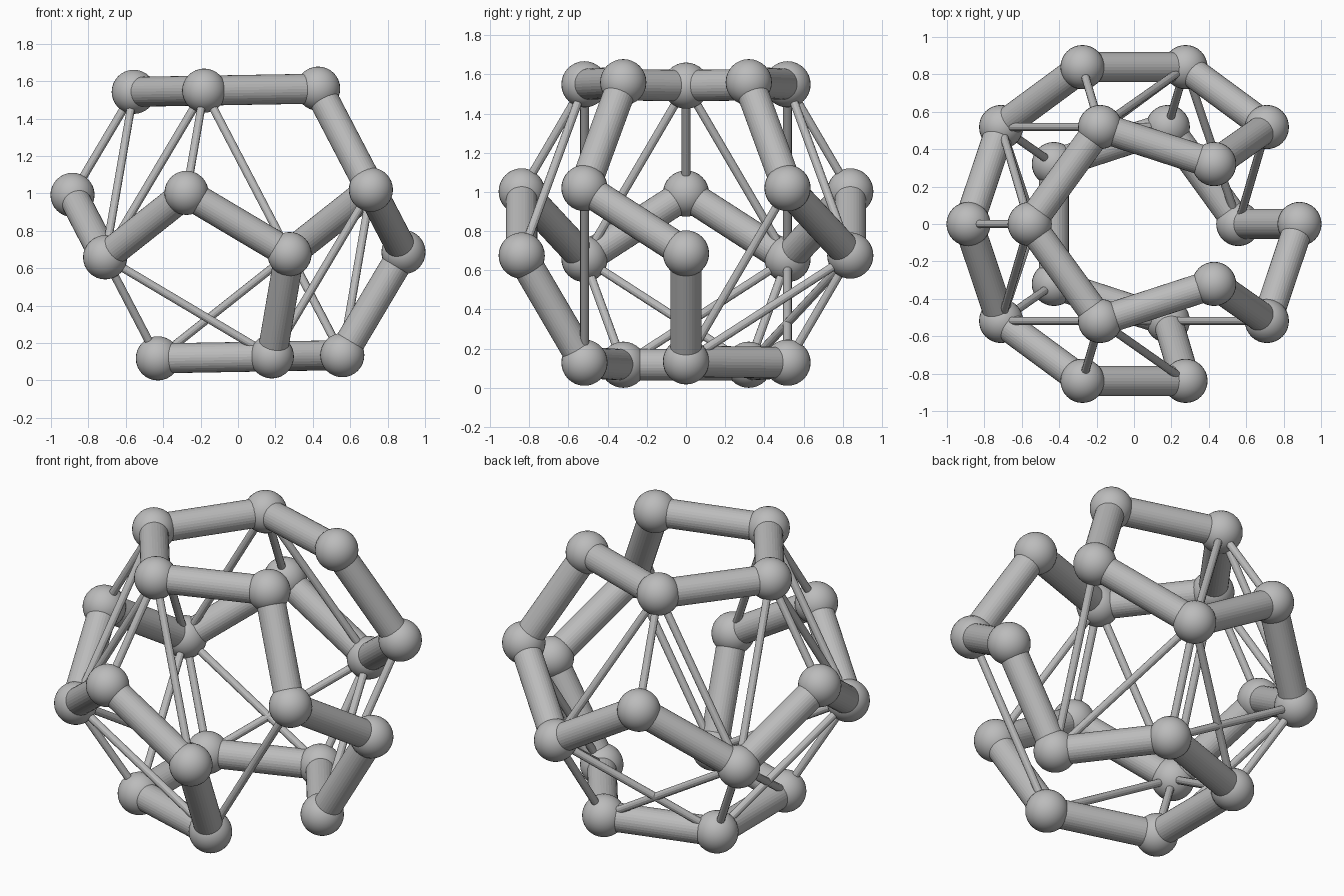
import bpy
import math
from mathutils import Vector, Matrix

cube = bpy.data.objects.get("Cube")
if cube:
    bpy.data.objects.remove(cube, do_unlink=True)

BALL, TUBE, ROD = 0.118, 0.08, 0.022

grey = bpy.data.materials.new("light grey")
grey.use_nodes = True
colour = (0.5, 0.5, 0.5, 1)
grey.diffuse_color = colour
grey.node_tree.nodes["Principled BSDF"].inputs["Base Color"].default_value = colour

# Dodecahedron corners in four rings: top, upper, lower, bottom
ring_outer = 1 - BALL
edge = ring_outer / 1.3764
ring_inner = edge * 0.8507
rings = {
    "T": (ring_inner, edge * 1.1135, 36),
    "U": (ring_outer, edge * 0.2629, 36),
    "L": (ring_outer, -edge * 0.2629, 0),
    "B": (ring_inner, -edge * 1.1135, 0),
}
tilt = Matrix.Rotation(math.radians(-1), 3, "Y")
corners = {}
for name, (radius, height, start) in rings.items():
    for i in range(5):
        a = math.radians(start + 72 * i)
        corners[f"{name}{i}"] = tilt @ Vector(
            (radius * math.cos(a), radius * math.sin(a), height))
lift = BALL - min(p.z for p in corners.values())
for p in corners.values():
    p.z += lift


def finish(name, smooth):
    obj = bpy.context.object
    obj.name = name
    obj.data.materials.append(grey)
    if smooth:
        bpy.ops.object.shade_smooth()
    return obj


def bar(name, start, end, radius, sides):
    a, b = corners[start], corners[end]
    bpy.ops.mesh.primitive_cylinder_add(
        vertices=sides, radius=radius, depth=(b - a).length, location=(a + b) / 2,
        rotation=(b - a).to_track_quat("Z", "Y").to_euler())
    finish(name, False)


# Ball joints
for key, p in corners.items():
    bpy.ops.mesh.primitive_uv_sphere_add(
        segments=32, ring_count=16, radius=BALL, location=p)
    finish(f"ball_joint_{key}", True)

# Thick tubes: one closed loop through every corner
loop = "B0 B1 B2 B3 B4 L4 U3 L3 U2 L2 U1 L1 U0 T0 T1 T2 T3 T4 U4 L0".split()
for a, b in zip(loop, loop[1:] + loop[:1]):
    bar(f"tube_{a}_{b}", a, b, TUBE, 32)

# Thin rods: fans of three from one corner, then two single braces
fans = {
    "T1": "U1 L1 L2", "T2": "U2 L2 L3", "T3": "U3 L3 L4",
    "L1": "B0 B1 B2", "L2": "B1 B2 B3", "L3": "B2 B3 B4",
    "U0": "B0", "U4": "B4",
}
for a, ends in fans.items():
    for b in ends.split():
        bar(f"rod_{a}_{b}", a, b, ROD, 12)
